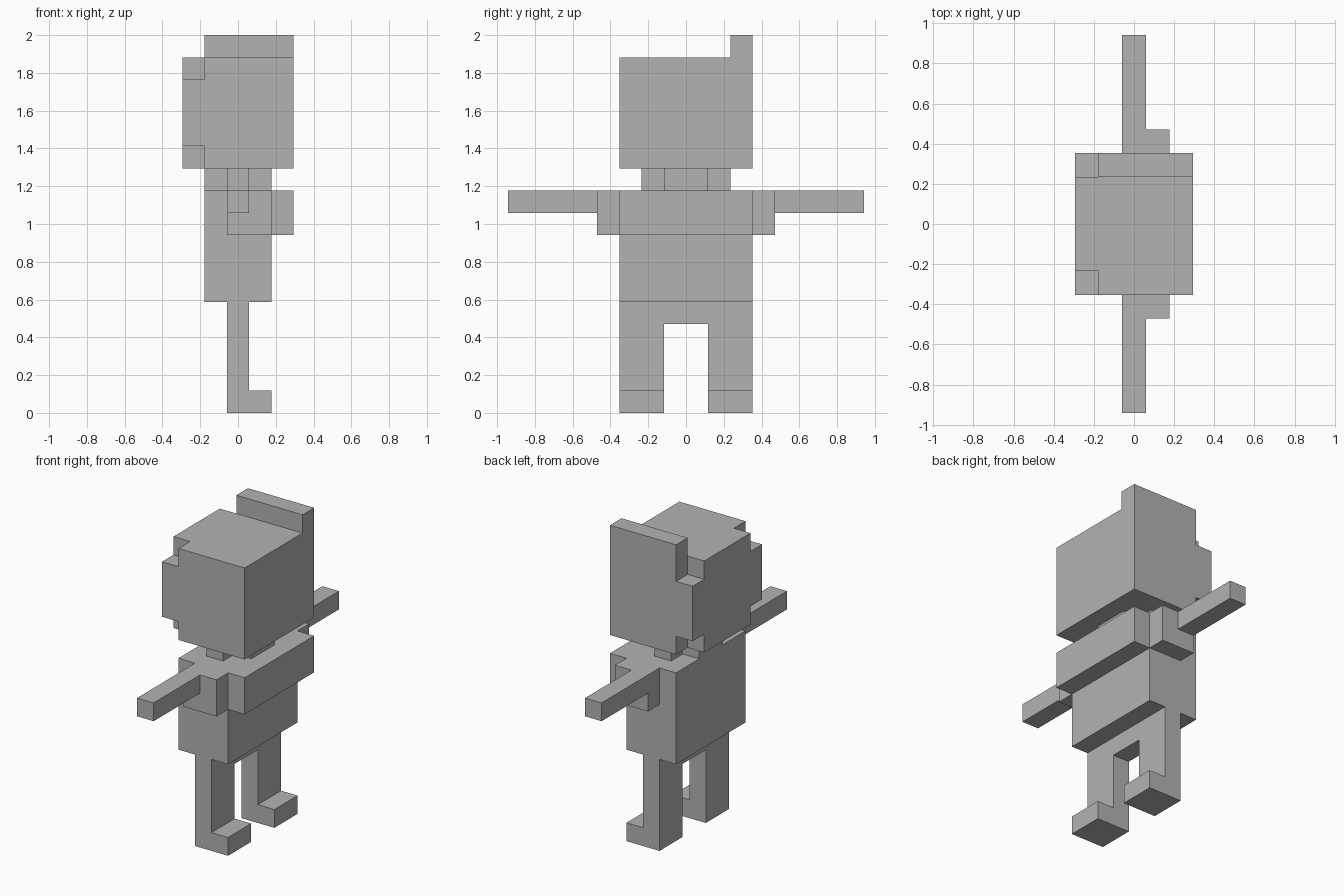
import bpy, bmesh
from mathutils import Vector

cube = bpy.data.objects.get("Cube")
if cube:
    bpy.data.objects.remove(cube, do_unlink=True)

U = 2 / 17  # one block

grey = bpy.data.materials.new("plain grey")
grey.use_nodes = True
colour = (0.45, 0.45, 0.45, 1)
grey.diffuse_color = colour
grey.node_tree.nodes["Principled BSDF"].inputs["Base Color"].default_value = colour


def prism(name, profile, axis, low, high, flip_y=False):
    """Extrude a flat profile along an axis; profile holds the other two axes in order."""
    bm = bmesh.new()
    verts = []
    for a, b in profile:
        co = [a, b]
        co.insert(axis, low)
        if flip_y:
            co[1] = -co[1]
        verts.append(bm.verts.new(Vector(co) * U))
    face = bm.faces.new(verts)
    moved = bmesh.ops.extrude_face_region(bm, geom=[face])["geom"]
    step = Vector((0, 0, 0))
    step[axis] = (high - low) * U * (-1 if flip_y and axis == 1 else 1)
    bmesh.ops.translate(bm, vec=step, verts=[g for g in moved if isinstance(g, bmesh.types.BMVert)])
    bmesh.ops.recalc_face_normals(bm, faces=bm.faces)
    mesh = bpy.data.meshes.new(name)
    bm.to_mesh(mesh)
    bm.free()
    mesh.materials.append(grey)
    obj = bpy.data.objects.new(name, mesh)
    bpy.context.collection.objects.link(obj)
    return obj


def rect(a0, a1, b0, b1):
    return [(a0, b0), (a1, b0), (a1, b1), (a0, b1)]


def plus(a, b, inner_a, inner_b, mid=0):
    """Rectangle outline with a square notch in each corner."""
    pts = [(a, -inner_b), (a, inner_b), (inner_a, inner_b), (inner_a, b),
           (-inner_a, b), (-inner_a, inner_b), (-a, inner_b), (-a, -inner_b),
           (-inner_a, -inner_b), (-inner_a, -b), (inner_a, -b), (inner_a, -inner_b)]
    return [(p, q + mid) for p, q in pts]


X, Y, Z = 0, 1, 2

# Head with a raised crest along one edge
prism("head", [(-3, 11), (3, 11), (3, 17), (2, 17), (2, 16), (-3, 16)], X, -1.5, 2.5)
# Rear of the head, notched at its corners
prism("head_rear", plus(3, 2.5, 2, 1.5, 13.5), X, -2.5, -1.5)
# Cross-shaped neck
prism("neck", plus(1.5, 2, 0.5, 1), Z, 10, 11)
# Torso with projecting chest
prism("torso", [(-1.5, 5), (1.5, 5), (1.5, 8), (2.5, 8), (2.5, 10), (-1.5, 10)], Y, -3, 3)
# Hips
prism("hips", rect(-0.5, 0.5, -3, 3), Z, 4, 5)

# Paired limbs
for side, flip in (("left", False), ("right", True)):
    arm = [(-0.5, 3), (1.5, 3), (1.5, 4), (0.5, 4), (0.5, 8), (-0.5, 8)]
    prism(side + "_arm", arm, Z, 9, 10, flip)
    prism(side + "_shoulder", rect(-0.5, 1.5, 3, 4), Z, 8, 9, flip)
    leg = [(-0.5, 0), (1.5, 0), (1.5, 1), (0.5, 1), (0.5, 4), (-0.5, 4)]
    prism(side + "_leg", leg, Y, 1, 3, flip)
